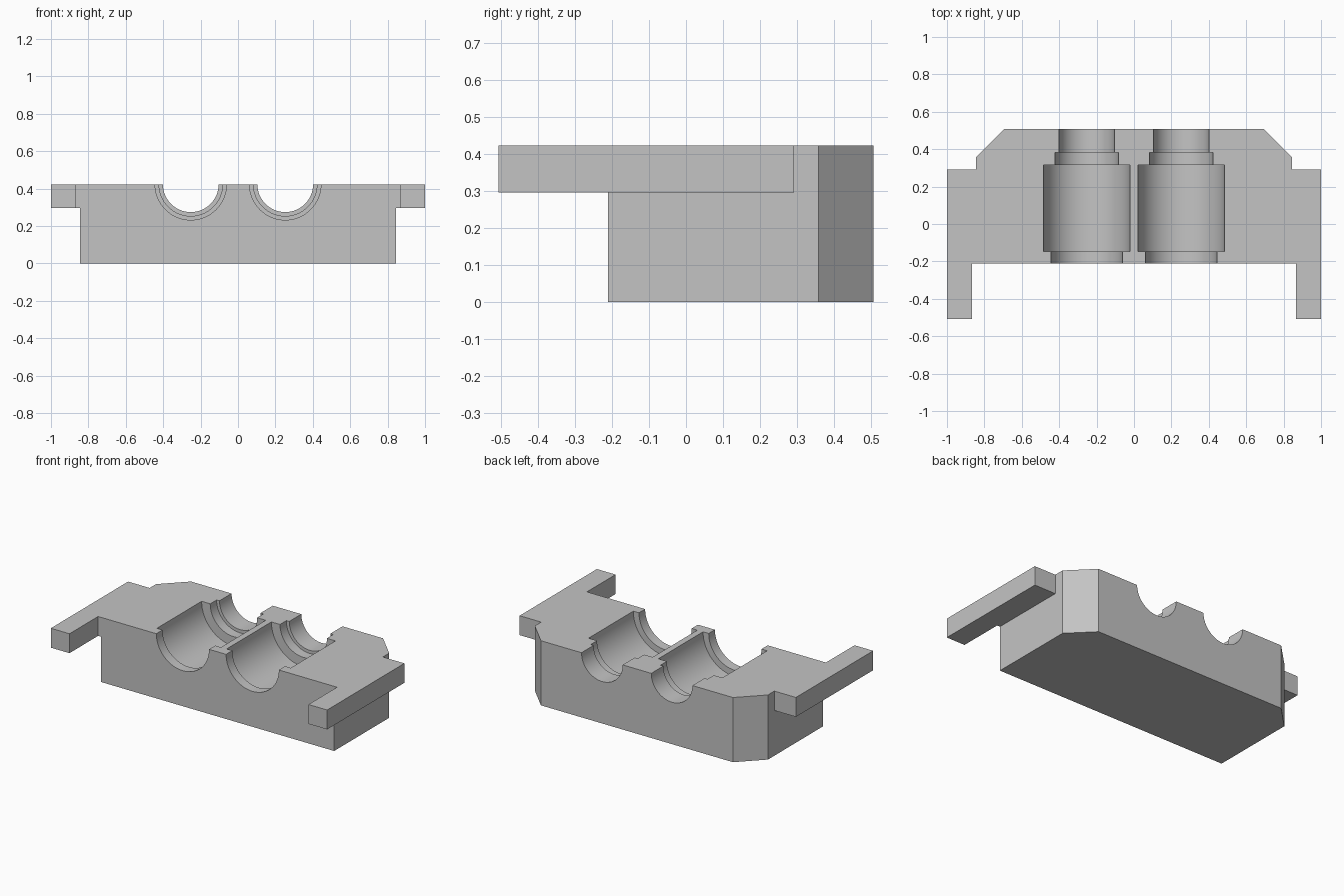
import bpy, bmesh, math
from mathutils import Matrix, Vector

cube = bpy.data.objects.get("Cube")
if cube:
    bpy.data.objects.remove(cube, do_unlink=True)

# Main dimensions
TOP = 0.423
FLANGE_Z = 0.296
FRONT, BACK = -0.211, 0.507
BODY_X = 0.844
BORE_X = 0.2525

grey = bpy.data.materials.new("plain grey")
grey.use_nodes = True
grey.diffuse_color = (0.55, 0.55, 0.55, 1)
grey.node_tree.nodes["Principled BSDF"].inputs["Base Color"].default_value = (0.55, 0.55, 0.55, 1)


def make_object(name, bm):
    bmesh.ops.recalc_face_normals(bm, faces=bm.faces)
    mesh = bpy.data.meshes.new(name)
    bm.to_mesh(mesh)
    bm.free()
    mesh.materials.append(grey)
    obj = bpy.data.objects.new(name, mesh)
    bpy.context.collection.objects.link(obj)
    return obj


def prism(name, outline, z0, z1):
    """Extrude a plan outline upwards."""
    bm = bmesh.new()
    face = bm.faces.new([bm.verts.new((x, y, z0)) for x, y in outline])
    new = bmesh.ops.extrude_face_region(bm, geom=[face])["geom"]
    bmesh.ops.translate(bm, vec=(0, 0, z1 - z0),
                        verts=[v for v in new if isinstance(v, bmesh.types.BMVert)])
    return make_object(name, bm)


def lathe_y(name, profile, x, z, steps=64):
    """Revolve (radius, y) points about an axis along y."""
    bm = bmesh.new()
    verts = [bm.verts.new((r, y, 0)) for r, y in profile]
    edges = [bm.edges.new(pair) for pair in zip(verts, verts[1:])]
    bmesh.ops.spin(bm, geom=verts + edges, cent=(0, 0, 0), axis=(0, 1, 0),
                   angle=math.tau, steps=steps)
    bmesh.ops.remove_doubles(bm, verts=bm.verts, dist=1e-5)
    bmesh.ops.transform(bm, matrix=Matrix.Translation(Vector((x, 0, z))), verts=bm.verts)
    return make_object(name, bm)


def combine(target, tool, operation):
    mod = target.modifiers.new(operation, 'BOOLEAN')
    mod.operation = operation
    mod.solver = 'EXACT'
    mod.object = tool
    tool.hide_render = True
    bpy.context.view_layer.objects.active = target
    bpy.ops.object.modifier_apply(modifier=mod.name)
    bpy.data.objects.remove(tool, do_unlink=True)


# Block with chamfered back corners
half = [(BODY_X, FRONT), (BODY_X, 0.358), (0.695, BACK)]
block = prism("bearing_block", half + [(-x, y) for x, y in reversed(half)], 0, TOP)

# Full-width top flange with forward-reaching arms
half = [(0.865, FRONT), (0.865, -BACK), (1, -BACK), (1, 0.292)]
flange = prism("flange", half + [(-x, y) for x, y in reversed(half)], FLANGE_Z, TOP)
combine(block, flange, 'UNION')

# Two stepped half-round channels
steps = [(0.191, -0.3, -0.147), (0.232, -0.147, 0.316),
         (0.17, 0.316, 0.382), (0.149, 0.382, 0.6)]
profile = [(0, -0.3)]
for r, y0, y1 in steps:
    profile += [(r, y0), (r, y1)]
profile.append((0, 0.6))
for side in (-1, 1):
    combine(block, lathe_y("channel_cutter", profile, side * BORE_X, TOP), 'DIFFERENCE')

# Smooth channels, crisp edges
bpy.ops.object.select_all(action='DESELECT')
block.select_set(True)
bpy.context.view_layer.objects.active = block
bpy.ops.object.shade_smooth_by_angle(angle=math.radians(30))
